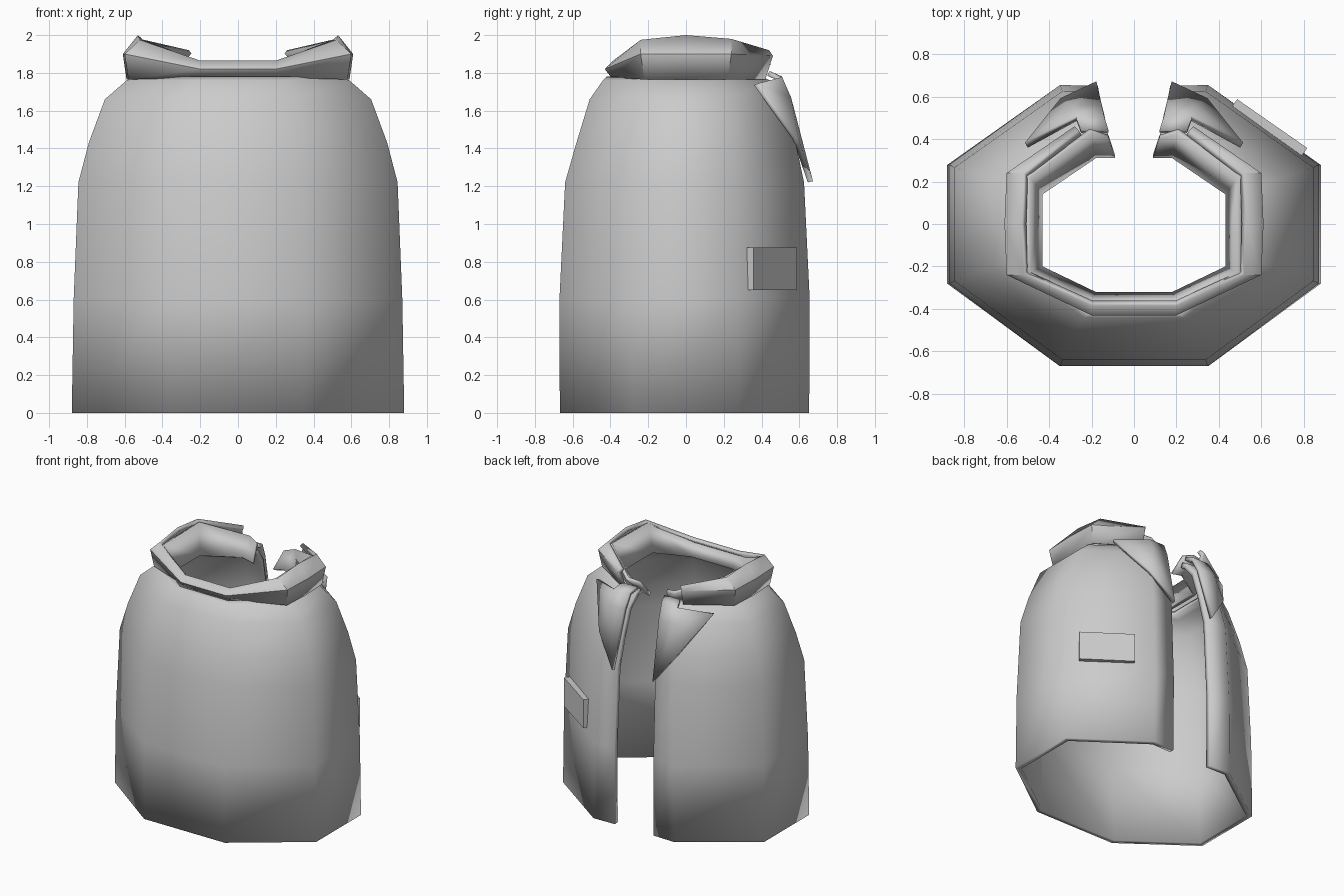
import bpy, math
from mathutils import Vector

if "Cube" in bpy.data.objects:
    bpy.data.objects.remove(bpy.data.objects["Cube"])


def finish(name, verts, faces, thick=0, offset=-1, mirror=False, angle=60):
    me = bpy.data.meshes.new(name)
    me.from_pydata(verts, [], faces)
    me.update()
    ob = bpy.data.objects.new(name, me)
    bpy.context.collection.objects.link(ob)
    if thick:
        s = ob.modifiers.new("thickness", 'SOLIDIFY')
        s.thickness, s.offset = thick, offset
        s.use_even_offset = True
    if mirror:
        ob.modifiers.new("mirror", 'MIRROR')
    bpy.ops.object.select_all(action='DESELECT')
    bpy.context.view_layer.objects.active = ob
    ob.select_set(True)
    bpy.ops.object.shade_smooth_by_angle(angle=math.radians(angle))
    return ob


def wrap(name, half, thick, offset, angle):
    """Loft columns listed from back to opening (x > 0), mirrored to the left."""
    cols = [[(-x, y, z) for x, y, z in c] for c in reversed(half)] + half
    n = len(cols[0])
    verts = [p for c in cols for p in c]
    faces = [(i * n + j, (i + 1) * n + j, (i + 1) * n + j + 1, i * n + j + 1)
             for i in range(len(cols) - 1) for j in range(n - 1)]
    return finish(name, verts, faces, thick, offset, angle=angle)


# Body: z, half width, back y, opening-side y, half gap
levels = [(0, .88, -.668, .647, .17), (.6, .87, -.67, .65, .17),
          (1.22, .845, -.64, .62, .165), (1.43, .79, -.58, .575, .155),
          (1.66, .705, -.51, .515, .14), (1.76, .59, -.44, .44, .125),
          (1.78, .53, -.42, .40, .12)]
body = [[(w * .4, b, z) for z, w, b, f, g in levels],
        [(w, b * .42, z) for z, w, b, f, g in levels],
        [(w, f * .43, z) for z, w, b, f, g in levels],
        [(w * .4, f + .005, z) for z, w, b, f, g in levels],
        [(g, f, z) for z, w, b, f, g in levels]]
wrap("coat_body", body, .04, -1, 60)

# Standing inner neck band
band = [[(.18, -.32, 1.74), (.2, -.375, 1.83)],
        [(.43, -.2, 1.75), (.49, -.23, 1.96)],
        [(.43, .14, 1.75), (.49, .22, 1.97)],
        [(.18, .31, 1.74), (.2, .43, 1.86)],
        [(.09, .31, 1.72), (.12, .40, 1.84)]]
wrap("neck_band", band, .025, 1, 35)

# Turned-down collar
collar = [[(.19, -.395, 1.775), (.2, -.43, 1.82), (.2, -.385, 1.865)],
          [(.58, -.22, 1.765), (.6, -.24, 1.90), (.52, -.24, 1.975)],
          [(.59, 0, 1.765), (.61, 0, 1.90), (.53, 0, 2.0)],
          [(.58, .22, 1.765), (.6, .24, 1.90), (.52, .24, 1.98)],
          [(.27, .42, 1.765), (.28, .46, 1.89), (.26, .44, 1.92)]]
wrap("collar", collar, .03, -1, 35)

# Lapels
lapel = [(.12, .43, 1.785), (.25, .43, 1.785), (.27, .485, 1.76), (.14, .485, 1.76),
         (.28, .53, 1.66), (.15, .53, 1.66), (.5, .36, 1.735),
         (.34, .565, 1.45), (.175, .645, 1.22)]
lapel_faces = [(0, 3, 2, 1), (3, 5, 4, 2), (5, 8, 7, 4), (4, 7, 6), (2, 4, 6)]
faces = [tuple(reversed(f)) for f in lapel_faces]
finish("lapels", lapel, faces, .028, 1, mirror=True, angle=30)

# Pocket flap on the slanted panel
a, b = Vector((.47, .565, 0)), Vector((.80, .335, 0))
out = Vector((.23, .33, 0)).normalized() * .035
ring = [a - out * .5, b - out * .5, b + out * .8, a + out * .8]
verts = [(p.x, p.y, z) for z in (.65, .875) for p in ring]
finish("pocket_flap", verts, [(0, 1, 2, 3), (7, 6, 5, 4), (0, 4, 5, 1),
       (1, 5, 6, 2), (2, 6, 7, 3), (3, 7, 4, 0)], angle=30)
